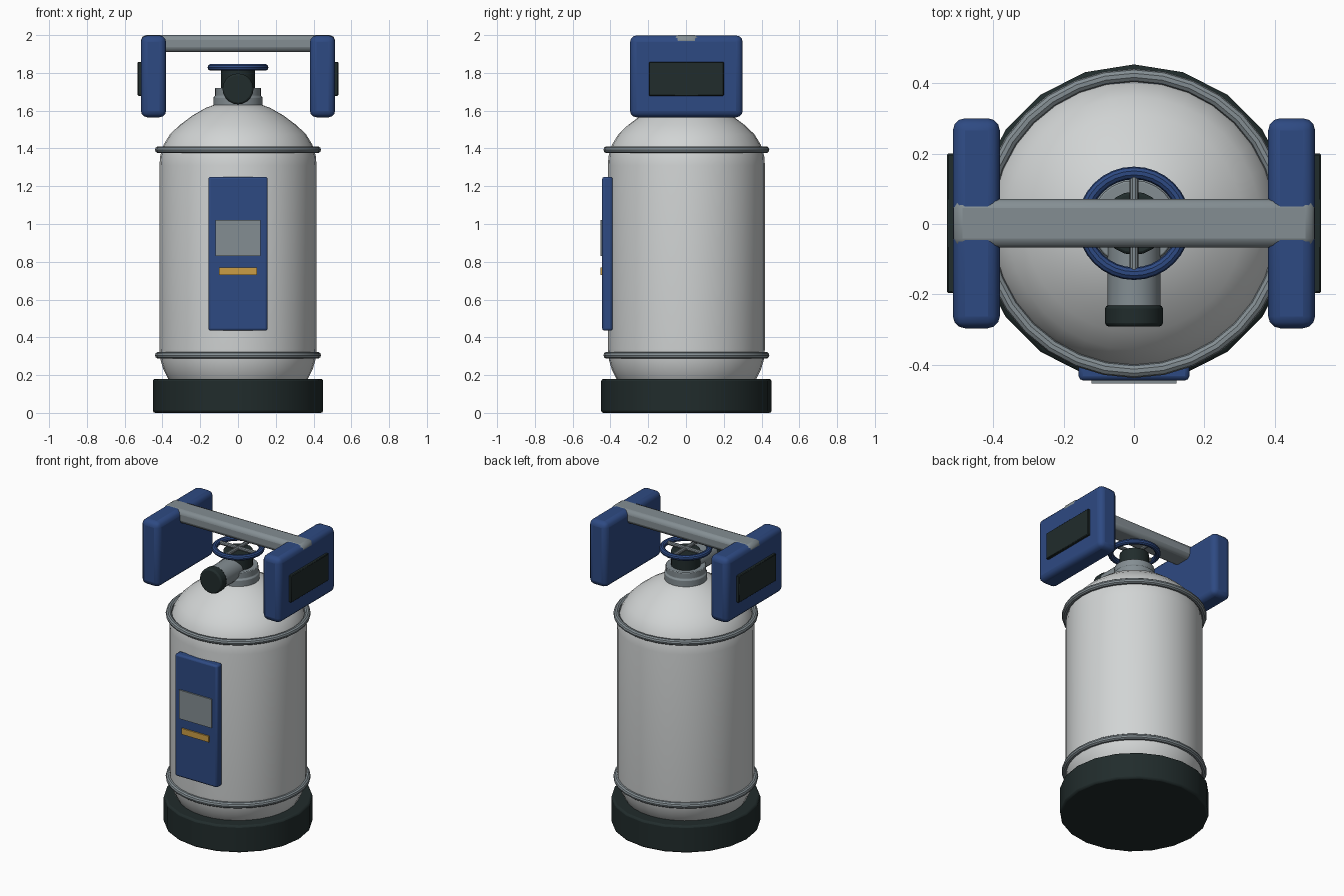
import bpy, bmesh, math
from mathutils import Matrix

if "Cube" in bpy.data.objects:
    bpy.data.objects.remove(bpy.data.objects["Cube"])

YC = 0.002  # tank axis sits a hair behind centre, the label plate balances it


def mat(name, r, g, b):
    m = bpy.data.materials.new(name)
    m.diffuse_color = (r, g, b, 1)
    m.use_nodes = True
    m.node_tree.nodes["Principled BSDF"].inputs["Base Color"].default_value = m.diffuse_color
    return m


WHITE = mat("tank light grey", 0.64, 0.66, 0.66)
BLUE = mat("blue", 0.027, 0.068, 0.225)
DARK = mat("dark rubber", 0.015, 0.025, 0.025)
STEEL = mat("steel grey", 0.23, 0.27, 0.29)
GOLD = mat("amber", 0.6, 0.34, 0.06)


def finish(name, bm, material, bevel=0, segs=2):
    bmesh.ops.recalc_face_normals(bm, faces=bm.faces)
    me = bpy.data.meshes.new(name)
    bm.to_mesh(me)
    bm.free()
    ob = bpy.data.objects.new(name, me)
    bpy.context.collection.objects.link(ob)
    me.materials.append(material)
    if bevel:
        mod = ob.modifiers.new("bevel", 'BEVEL')
        mod.width, mod.segments, mod.limit_method = bevel, segs, 'ANGLE'
    bpy.ops.object.select_all(action='DESELECT')
    bpy.context.view_layer.objects.active = ob
    ob.select_set(True)
    bpy.ops.object.shade_smooth_by_angle(angle=math.radians(35))
    return ob


def box(name, lo, hi, material, bevel=0, segs=2):
    bm = bmesh.new()
    bmesh.ops.create_cube(bm, size=1)
    for v in bm.verts:
        v.co = [l + (c + 0.5) * (h - l) for c, l, h in zip(v.co, lo, hi)]
    return finish(name, bm, material, bevel, segs)


def lathe(name, profile, sides, material, place=None, bevel=0, closed=False):
    """Spin (radius, height) points about z; caps the ends unless closed."""
    bm = bmesh.new()
    rings = [[bm.verts.new((r * math.cos(2 * math.pi * i / sides),
                            r * math.sin(2 * math.pi * i / sides), z))
              for i in range(sides)] for r, z in profile]
    pairs = list(zip(rings, rings[1:]))
    if closed:
        pairs.append((rings[-1], rings[0]))
    else:
        bm.faces.new(rings[0])
        bm.faces.new(rings[-1])
    for a, b in pairs:
        for i in range(sides):
            j = (i + 1) % sides
            bm.faces.new((a[i], a[j], b[j], b[i]))
    bm.transform(place or Matrix.Translation((0, YC, 0)))
    return finish(name, bm, material, bevel)


def hoop(name, radius, thick, z, sides, material):
    pts = [(radius + thick * math.cos(k * math.pi / 5),
            z + thick * math.sin(k * math.pi / 5)) for k in range(10)]
    return lathe(name, pts, sides, material, closed=True)


# Foot and tank
lathe("base_foot", [(0.451, 0), (0.451, 0.18)], 20, DARK, bevel=0.012)
lathe("tank_body", [(0.3, 0.1), (0.365, 0.17), (0.395, 0.23), (0.41, 0.28), (0.416, 0.34),
                    (0.416, 1.31), (0.412, 1.36), (0.394, 1.42), (0.36, 1.475),
                    (0.31, 1.523), (0.24, 1.575), (0.17, 1.615), (0.1, 1.64)], 32, WHITE)
for label, z in (("lower", 0.305), ("upper", 1.393)):
    hoop(label + "_band", 0.42, 0.019, z, 32, STEEL)

# Neck, valve and outlet
lathe("neck_collar", [(0.13, 1.58), (0.13, 1.672), (0.122, 1.676), (0.122, 1.72)],
      24, STEEL, bevel=0.01)
lathe("valve_stem", [(0.09, 1.65), (0.09, 1.82)], 20, DARK, bevel=0.008)
sideways = Matrix.Translation((0, YC, 1.715)) @ Matrix.Rotation(math.pi / 2, 4, 'X')
lathe("outlet_pipe", [(0.075, 0.05), (0.075, 0.24)], 20, STEEL, sideways, 0.006)
lathe("outlet_cap", [(0.082, 0.232), (0.082, 0.293)], 20, DARK, sideways, 0.01)

# Hand wheel with crossed spokes
hoop("hand_wheel", 0.143, 0.018, 1.829, 32, BLUE)
for k in range(2):
    spin = (Matrix.Translation((0, YC, 1.829)) @ Matrix.Rotation(k * math.pi / 2, 4, 'Z')
            @ Matrix.Rotation(math.pi / 2, 4, 'X'))
    lathe("wheel_spoke", [(0.013, -0.14), (0.013, 0.14)], 10, STEEL, spin)

# Carrying handle: two side blocks with grip pads, joined by a bar
for s, label in ((-1, "left"), (1, "right")):
    xs = sorted((s * 0.381, s * 0.514))
    box(label + "_handle_block", (xs[0], YC - 0.298, 1.565), (xs[1], YC + 0.298, 1.998),
        BLUE, 0.034, 3)
    xs = sorted((s * 0.49, s * 0.531))
    box(label + "_grip_pad", (xs[0], YC - 0.198, 1.678), (xs[1], YC + 0.198, 1.858),
        DARK, 0.004, 1)
box("handle_bar", (-0.513, YC - 0.069, 1.91), (0.513, YC + 0.069, 2.0), STEEL, 0.026, 2)

# Front panel with plate and stripe
box("front_panel", (-0.157, -0.444, 0.435), (0.157, -0.388, 1.25), BLUE, 0.012, 2)
box("panel_plate", (-0.12, -0.453, 0.83), (0.12, -0.4435, 1.022), STEEL)
box("panel_stripe", (-0.1, -0.453, 0.73), (0.1, -0.4435, 0.77), GOLD)
